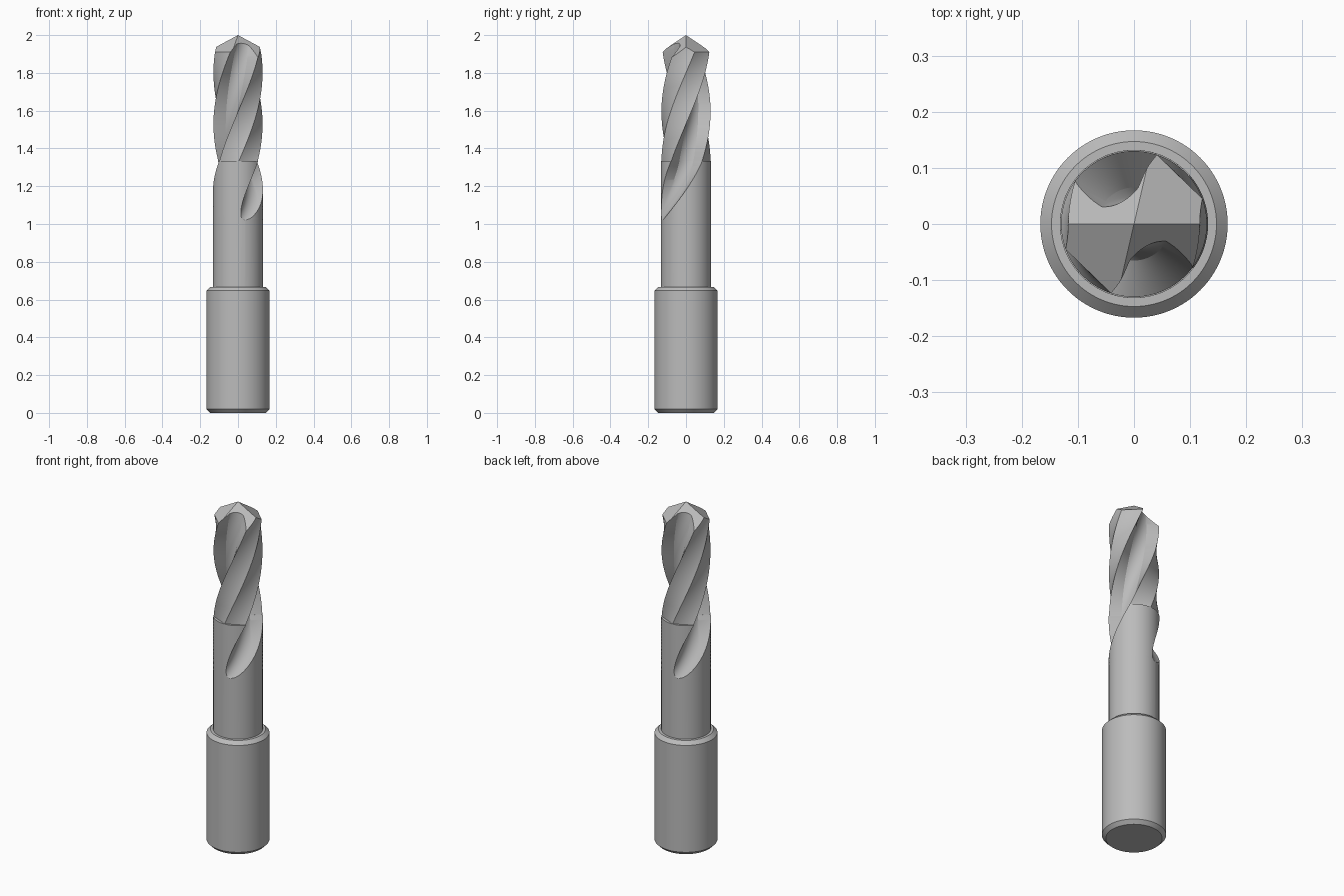
import bpy, bmesh
from math import cos, sin, pi, radians, degrees, sqrt, acos
from mathutils import Vector

if "Cube" in bpy.data.objects:
    bpy.data.objects.remove(bpy.data.objects["Cube"])

STEP_Z, RUNOUT_Z, TIP_Z = 1.333, 1.02, 2.0
BODY_R, NECK_R, SHANK_R = 0.13, 0.132, 0.167
CUT_DIST, CUT_R = 0.132, 0.087        # round flute section: offset and radius

steel = bpy.data.materials.new("steel grey")
steel.use_nodes = True
steel.diffuse_color = (0.5, 0.5, 0.5, 1)
steel.node_tree.nodes["Principled BSDF"].inputs["Base Color"].default_value = (0.5, 0.5, 0.5, 1)


def loft(rings):
    """Skin a stack of equal-length rings and cap both ends."""
    bm = bmesh.new()
    rows = [[bm.verts.new(p) for p in ring] for ring in rings]
    for low, high in zip(rows, rows[1:]):
        for i in range(len(low)):
            j = (i + 1) % len(low)
            bm.faces.new((low[i], low[j], high[j], high[i]))
    bm.faces.new(rows[0][::-1])
    bm.faces.new(rows[-1])
    return bm


def finish(bm, name):
    bmesh.ops.recalc_face_normals(bm, faces=bm.faces)
    mesh = bpy.data.meshes.new(name)
    bm.to_mesh(mesh)
    bm.free()
    mesh.materials.append(steel)
    obj = bpy.data.objects.new(name, mesh)
    bpy.context.collection.objects.link(obj)
    bpy.ops.object.select_all(action='DESELECT')
    obj.select_set(True)
    bpy.context.view_layer.objects.active = obj
    bpy.ops.object.shade_smooth_by_angle(angle=radians(25))


def circle(r, z, n=96):
    return [Vector((r * cos(2 * pi * i / n), r * sin(2 * pi * i / n), z)) for i in range(n)]


def fluted_ring(z, radius, dist, centre, flat, n_flute=20, n_land=24):
    """Section with two round flutes; lands are two flats or a round arc."""
    c = (radius**2 + dist**2 - CUT_R**2) / (2 * radius * dist)
    half = max(acos(min(c, 1)), 0.004)
    land = pi / 2 - half               # half width of each land
    points = []
    for turn in (0, pi):
        for i in range(n_flute):
            a = half * (2 * i / n_flute - 1)
            r = dist * cos(a) - sqrt(max(CUT_R**2 - (dist * sin(a))**2, 0))
            r = radius if i == 0 else min(r, radius)
            points.append((r, centre + turn + a))
        for i in range(n_land):
            a = land * (2 * i / n_land - 1)
            r = radius
            if flat:
                r *= cos(land / 2) / cos(abs(a) - land / 2)
            points.append((r, centre + turn + pi / 2 + a))
    return [Vector((r * cos(a), r * sin(a), z)) for r, a in points]


# Shank with chamfered ends
finish(loft([circle(SHANK_R - 0.02, 0), circle(SHANK_R, 0.02),
             circle(SHANK_R, 0.647), circle(SHANK_R - 0.02, 0.667)]), "shank")

# Neck where the flutes run out
rings = []
for k in range(41):
    t = 1 - k / 40
    z = STEP_Z - t * (STEP_Z - RUNOUT_Z)
    lift = (NECK_R + CUT_R - CUT_DIST) * t * t
    rings.append(fluted_ring(z, NECK_R, CUT_DIST + lift,
                             radians(2 - 240 * (STEP_Z - z)), False))
base = [Vector((p.x, p.y, 0.66)) for p in rings[0]]
finish(loft([base] + rings), "neck")

# Twisted cutting body
rings = []
for k in range(61):
    z = STEP_Z + k / 60 * (TIP_Z + 0.02 - STEP_Z)
    rings.append(fluted_ring(z, BODY_R, CUT_DIST, radians(2 + 188 * (z - STEP_Z)), True))
body = loft(rings)

# Four-facet point, ground with one plane per facet
for sx, sy in ((1, 1), (-1, -1), (1, -1), (-1, 1)):
    slope = 0.55 if sx == sy else 0.8
    cut = bmesh.ops.bisect_plane(
        body, geom=body.verts[:] + body.edges[:] + body.faces[:], dist=1e-6,
        plane_co=(0, 0, TIP_Z), plane_no=Vector((0.54 * sx, slope * sy, 1)).normalized(),
        clear_outer=True)
    rim = [e for e in cut["geom_cut"] if isinstance(e, bmesh.types.BMEdge)]
    bmesh.ops.holes_fill(body, edges=[e for e in rim if e.is_boundary], sides=0)
finish(body, "cutting_body")
